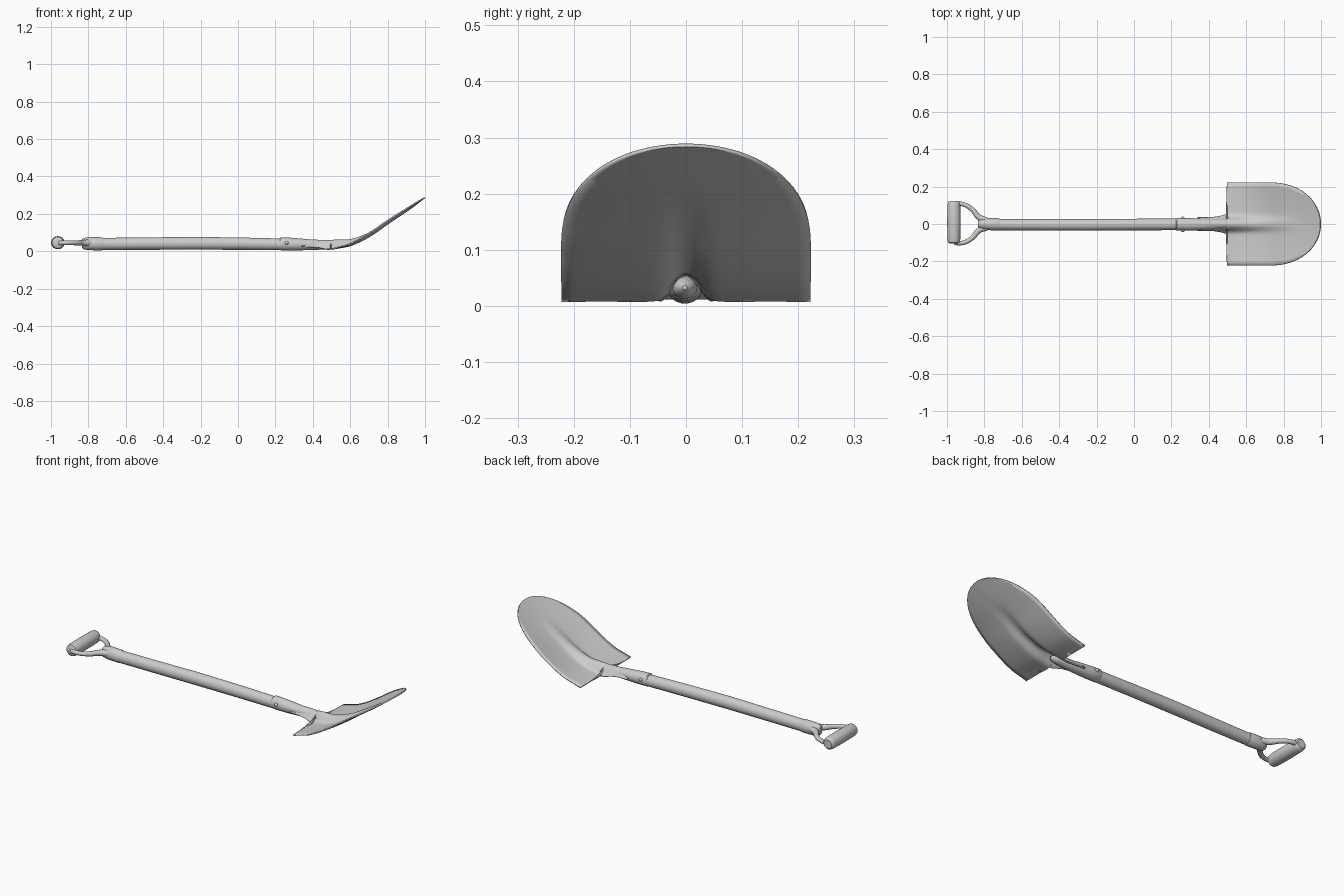
import bpy, bmesh, math

if "Cube" in bpy.data.objects:
    bpy.data.objects.remove(bpy.data.objects["Cube"])


def finish(name, bm, angle=40):
    bmesh.ops.recalc_face_normals(bm, faces=bm.faces)
    me = bpy.data.meshes.new(name)
    bm.to_mesh(me)
    bm.free()
    ob = bpy.data.objects.new(name, me)
    bpy.context.collection.objects.link(ob)
    bpy.ops.object.select_all(action='DESELECT')
    bpy.context.view_layer.objects.active = ob
    ob.select_set(True)
    bpy.ops.object.shade_smooth_by_angle(angle=math.radians(angle))
    return ob


def loft(name, sections, n=28, axis='X'):
    """Elliptic loft; sections are (position, a, z, radius_a, radius_z)."""
    bm = bmesh.new()
    rings = []
    for p, a, z, ra, rz in sections:
        ring = []
        for i in range(n):
            t = 2 * math.pi * i / n
            q, h = a + ra * math.cos(t), z + rz * math.sin(t)
            ring.append(bm.verts.new((p, q, h) if axis == 'X' else (q, p, h)))
        rings.append(ring)
    for r, s in zip(rings, rings[1:]):
        for i in range(n):
            j = (i + 1) % n
            bm.faces.new((r[i], r[j], s[j], s[i]))
    bm.faces.new(rings[0])
    bm.faces.new(rings[-1])
    return finish(name, bm)


def interp(pts, x):
    """Smooth curve through evenly readable profile points."""
    n = len(pts)
    x = min(max(x, pts[0][0]), pts[-1][0])
    i = next(k for k in range(n - 1) if x <= pts[k + 1][0])

    def slope(k):
        a, b = pts[max(k - 1, 0)], pts[min(k + 1, n - 1)]
        return (b[1] - a[1]) / (b[0] - a[0])
    (x0, y0), (x1, y1) = pts[i], pts[i + 1]
    d = x1 - x0
    t = (x - x0) / d
    return ((2*t**3 - 3*t*t + 1) * y0 + (t**3 - 2*t*t + t) * d * slope(i)
            + (3*t*t - 2*t**3) * y1 + (t**3 - t*t) * d * slope(i + 1))


# Shaft, slightly bowed
loft("shaft", [(-0.80, -0.003, 0.039, 0.030, 0.032), (-0.5, -0.004, 0.041, 0.031, 0.033),
               (-0.25, -0.004, 0.043, 0.032, 0.034), (0.0, -0.003, 0.041, 0.031, 0.033),
               (0.25, -0.002, 0.037, 0.031, 0.031)])

# Socket with collar, tapering under the blade ridge
loft("socket", [(0.225, -0.002, 0.039, 0.031, 0.031), (0.23, -0.002, 0.040, 0.034, 0.035),
                (0.29, -0.002, 0.038, 0.034, 0.034), (0.36, -0.002, 0.036, 0.031, 0.030),
                (0.43, -0.002, 0.034, 0.026, 0.026), (0.49, -0.002, 0.033, 0.022, 0.020),
                (0.52, -0.002, 0.033, 0.015, 0.013), (0.53, -0.002, 0.033, 0.004, 0.004)])

# Socket rivets
for side in (-1, 1):
    bm = bmesh.new()
    bmesh.ops.create_uvsphere(bm, u_segments=12, v_segments=8, radius=0.010)
    for v in bm.verts:
        v.co.x += 0.26
        v.co.y += side * 0.032 - 0.002
        v.co.z += 0.045
    finish("socket_rivet", bm)

# Blade sheet: scoop profile, central ridge, narrow neck flange behind
SCOOP = [(0.34, 0.008), (0.47, 0.006), (0.52, 0.015), (0.60, 0.030), (0.70, 0.076),
         (0.80, 0.145), (0.90, 0.214), (1.0, 0.288)]
RIDGE = [(0.34, 0.052), (0.45, 0.052), (0.52, 0.044), (0.60, 0.032), (0.70, 0.020),
         (0.80, 0.008), (0.90, 0.0), (1.0, 0.0)]


def half_width(x):
    if x < 0.496:
        return 0.034 + 0.018 * max(0, (x - 0.40) / 0.095) ** 2
    t = max(0, (x - 0.72) / 0.278)
    return max(0.222 * math.sqrt(max(0, 1 - t ** 2.2)), 0.004)


xs = [0.34 + 0.031 * i for i in range(5)] + [0.48, 0.494]
xs += [0.498 + 0.5 * math.sin(math.pi / 2 * i / 34) for i in range(35)]
COLS = 40
bm = bmesh.new()
grid = []
for x in xs:
    row = []
    for j in range(COLS + 1):
        v = 2 * j / COLS - 1
        y = half_width(x) * (0.4 * v + 0.6 * v ** 3 if x < 0.9 else v)
        dish = 0.022 * (y / 0.222) ** 2 * max(0, min(1, (x - 0.5) / 0.2))
        z = interp(SCOOP, x) + dish + interp(RIDGE, x) * math.exp(-(abs(y) / 0.032) ** 2.5)
        row.append(bm.verts.new((x, y, z)))
    grid.append(row)
for r, s in zip(grid, grid[1:]):
    for j in range(COLS):
        bm.faces.new((r[j], r[j + 1], s[j + 1], s[j]))
blade = finish("blade", bm)
mod = blade.modifiers.new("thickness", 'SOLIDIFY')
mod.thickness = 0.007
mod.offset = 0

# Ferrule joining shaft and yoke
loft("ferrule", [(-0.835, 0, 0.041, 0.012, 0.022), (-0.825, 0, 0.041, 0.026, 0.030),
                 (-0.80, 0, 0.041, 0.031, 0.035), (-0.73, -0.002, 0.040, 0.034, 0.035),
                 (-0.72, -0.002, 0.040, 0.031, 0.032)])

# Grip bar with rounded ends
loft("grip", [(-0.103, -0.963, 0.046, 0.024, 0.024), (-0.098, -0.963, 0.046, 0.031, 0.031),
              (-0.085, -0.963, 0.046, 0.034, 0.034), (0.01, -0.963, 0.046, 0.036, 0.035),
              (0.103, -0.963, 0.046, 0.034, 0.034), (0.116, -0.963, 0.046, 0.031, 0.031),
              (0.122, -0.963, 0.046, 0.024, 0.024)], axis='Y')

# Yoke arms
for side, off in ((1, 0.012), (-1, -0.005)):
    cu = bpy.data.curves.new("yoke_arm", 'CURVE')
    cu.dimensions = '3D'
    cu.bevel_depth = 0.013
    cu.bevel_resolution = 4
    cu.use_fill_caps = True
    path = [(-0.96, 0.097, 0.9), (-0.91, 0.096, 0.9), (-0.865, 0.072, 1.0),
            (-0.83, 0.034, 1.2), (-0.79, 0.017, 1.4)]
    sp = cu.splines.new('BEZIER')
    sp.bezier_points.add(len(path) - 1)
    for bp, (x, y, r) in zip(sp.bezier_points, path):
        bp.co = (x, side * y + off * (-0.79 - x) / 0.17, 0.045)
        bp.radius = r
        bp.handle_left_type = bp.handle_right_type = 'AUTO'
    bpy.context.collection.objects.link(bpy.data.objects.new("yoke_arm", cu))
